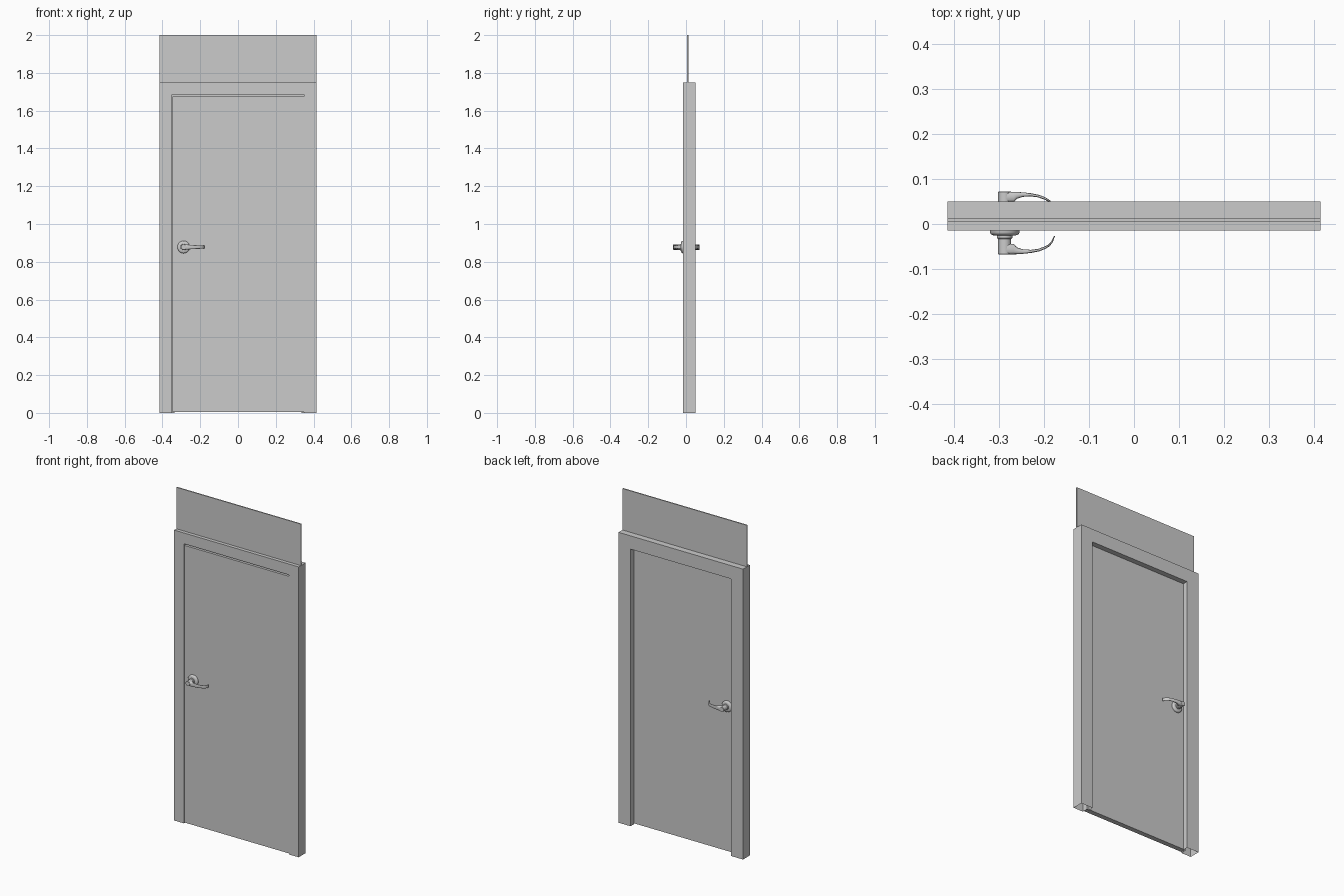
import bpy, bmesh, math

if "Cube" in bpy.data.objects:
    bpy.data.objects.remove(bpy.data.objects["Cube"])

DOOR_Y = 0.002          # mid-plane of the door leaf
HANDLE_X, HANDLE_Z = -0.288, 0.878


def loft(name, rings, cap=True, smooth=None):
    """Skin a list of equal-length closed rings of points."""
    bm = bmesh.new()
    loops = [[bm.verts.new(p) for p in ring] for ring in rings]
    n = len(loops[0])
    for a, b in zip(loops, loops[1:]):
        for i in range(n):
            j = (i + 1) % n
            bm.faces.new((a[i], a[j], b[j], b[i]))
    if cap:
        bm.faces.new(loops[0])
        bm.faces.new(loops[-1])
    bmesh.ops.recalc_face_normals(bm, faces=bm.faces)
    mesh = bpy.data.meshes.new(name)
    bm.to_mesh(mesh)
    bm.free()
    ob = bpy.data.objects.new(name, mesh)
    bpy.context.collection.objects.link(ob)
    if smooth:
        bpy.ops.object.select_all(action='DESELECT')
        ob.select_set(True)
        bpy.context.view_layer.objects.active = ob
        bpy.ops.object.shade_smooth_by_angle(angle=math.radians(smooth))
    return ob


def box(name, x, y, z):
    return loft(name, [[(x[0], y[0], h), (x[1], y[0], h), (x[1], y[1], h), (x[0], y[1], h)] for h in z])


def turned(name, side, profile, n=40):
    """Round part about the spindle; profile is (radius, distance from door mid-plane)."""
    rings = []
    for r, d in profile:
        rings.append([(HANDLE_X + r * math.cos(2 * math.pi * i / n), DOOR_Y + side * d,
                       HANDLE_Z + r * math.sin(2 * math.pi * i / n)) for i in range(n)])
    return loft(name, rings, smooth=35)


# Hollow frame: rabbeted section (inset from outside, y) mitred round the opening
section = [(0, -0.015), (0.065, -0.015), (0.065, 0.018), (0.08, 0.018), (0.08, 0.05), (0, 0.05)]
W, H = 0.415, 1.75
frame_rings = [[(sx * (W - t), y, H - t if top else 0) for t, y in section]
               for sx, top in ((-1, 0), (-1, 1), (1, 1), (1, 0))]
loft("door_frame", frame_rings, cap=False)

# Door leaf and the thin panel above the frame
box("door_leaf", (-0.347, 0.349), (-0.013, 0.017), (0.005, 1.675))
box("transom_panel", (-W, W), (0.006, 0.013), (1.75, 2.0))

# Lever stations: x, outer distance, inner distance, half height, centre z offset
stations = [(-0.290, 0.0700, 0.046, 0.0140, 0.000),
            (-0.268, 0.0697, 0.046, 0.0135, 0.000),
            (-0.261, 0.0693, 0.054, 0.0125, 0.000),
            (-0.248, 0.0685, 0.0585, 0.0112, 0.000),
            (-0.230, 0.0665, 0.0595, 0.0100, 0.000),
            (-0.212, 0.0630, 0.0570, 0.0092, 0.000),
            (-0.198, 0.0575, 0.0520, 0.0090, 0.000)]
# Curled tip: centre x, distance, half thickness, direction angle
tip = [(-0.189, 0.0495, 0.0023, 45), (-0.182, 0.0410, 0.0018, 60), (-0.177, 0.0290, 0.0010, 72)]


def lever(name, side, n=20):
    rings = []
    for x, outer, inner, hz, dz in stations:
        rings.append((x, (outer + inner) / 2, (outer - inner) / 2, hz, 0 if x < -0.22 else 25))
    rings += [(x, d, t, 0.009, a) for x, d, t, a in tip]
    pts = []
    for x, d, t, hz, a in rings:
        ring = []
        for i in range(n):
            c, s = math.cos(2 * math.pi * i / n), math.sin(2 * math.pi * i / n)
            u = math.copysign(abs(c) ** 0.6, c) * t      # rounded-box section
            v = math.copysign(abs(s) ** 0.6, s) * hz
            ring.append((x + u * math.sin(math.radians(a)),
                         DOOR_Y + side * (d + u * math.cos(math.radians(a))), HANDLE_Z + v))
        pts.append(ring)
    return loft(name, pts, smooth=40)


# Lever set on both faces of the door
for label, side in (("front", -1), ("back", 1)):
    turned(label + "_rosette", side, [(0.033, 0.014), (0.033, 0.021), (0.031, 0.0245), (0.026, 0.027), (0.018, 0.028)])
    turned(label + "_collar", side, [(0.017, 0.027), (0.017, 0.033), (0.0155, 0.035)])
    turned(label + "_lever_hub", side, [(0.0145, 0.034), (0.0145, 0.069), (0.0135, 0.0702)])
    lever(label + "_lever", side)
